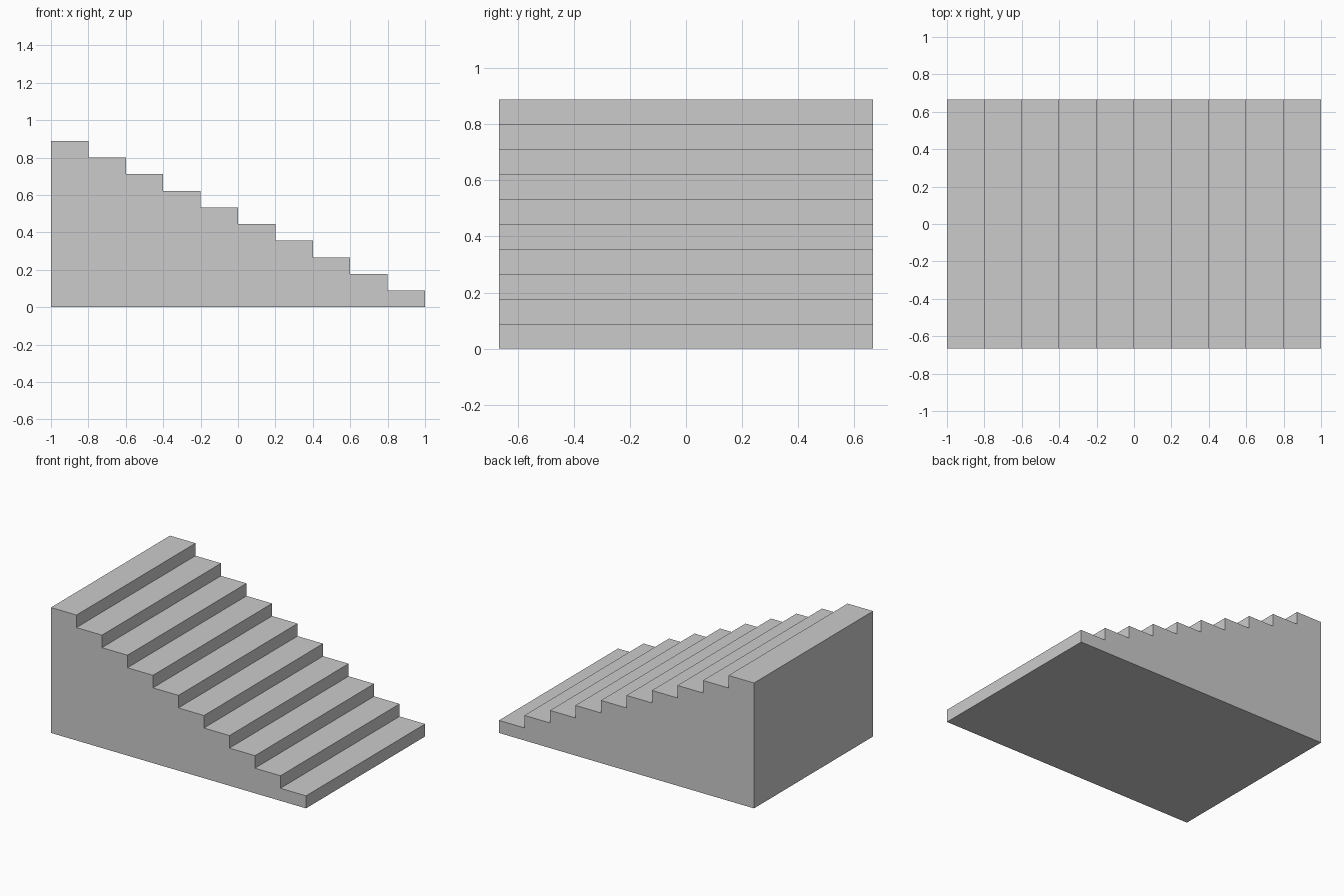
import bpy
import bmesh

# Remove the default cube
cube = bpy.data.objects.get("Cube")
if cube:
    bpy.data.objects.remove(cube, do_unlink=True)

STEPS = 10
LENGTH = 2.0
WIDTH = 4 / 3
HEIGHT = 8 / 9
tread = LENGTH / STEPS
riser = HEIGHT / STEPS

# Plain grey material
grey = bpy.data.materials.new("plain grey")
grey.use_nodes = True
colour = (0.6, 0.6, 0.6, 1.0)
grey.diffuse_color = colour
for node in grey.node_tree.nodes:
    if node.type == 'BSDF_PRINCIPLED':
        node.inputs["Base Color"].default_value = colour

# Stepped side profile: along the floor, then up the steps
profile = [(-LENGTH / 2, 0), (LENGTH / 2, 0)]
for i in range(STEPS):
    x = LENGTH / 2 - i * tread
    z = (i + 1) * riser
    profile += [(x, z), (x - tread, z)]

# Extrude the profile across the width into a solid staircase
bm = bmesh.new()
side = bm.faces.new([bm.verts.new((x, -WIDTH / 2, z)) for x, z in profile])
extruded = bmesh.ops.extrude_face_region(bm, geom=[side], use_keep_orig=True)
moved = [v for v in extruded["geom"] if isinstance(v, bmesh.types.BMVert)]
bmesh.ops.translate(bm, verts=moved, vec=(0, WIDTH, 0))
bmesh.ops.recalc_face_normals(bm, faces=bm.faces[:])

mesh = bpy.data.meshes.new("staircase")
bm.to_mesh(mesh)
bm.free()
mesh.materials.append(grey)
staircase = bpy.data.objects.new("staircase", mesh)
bpy.context.scene.collection.objects.link(staircase)
